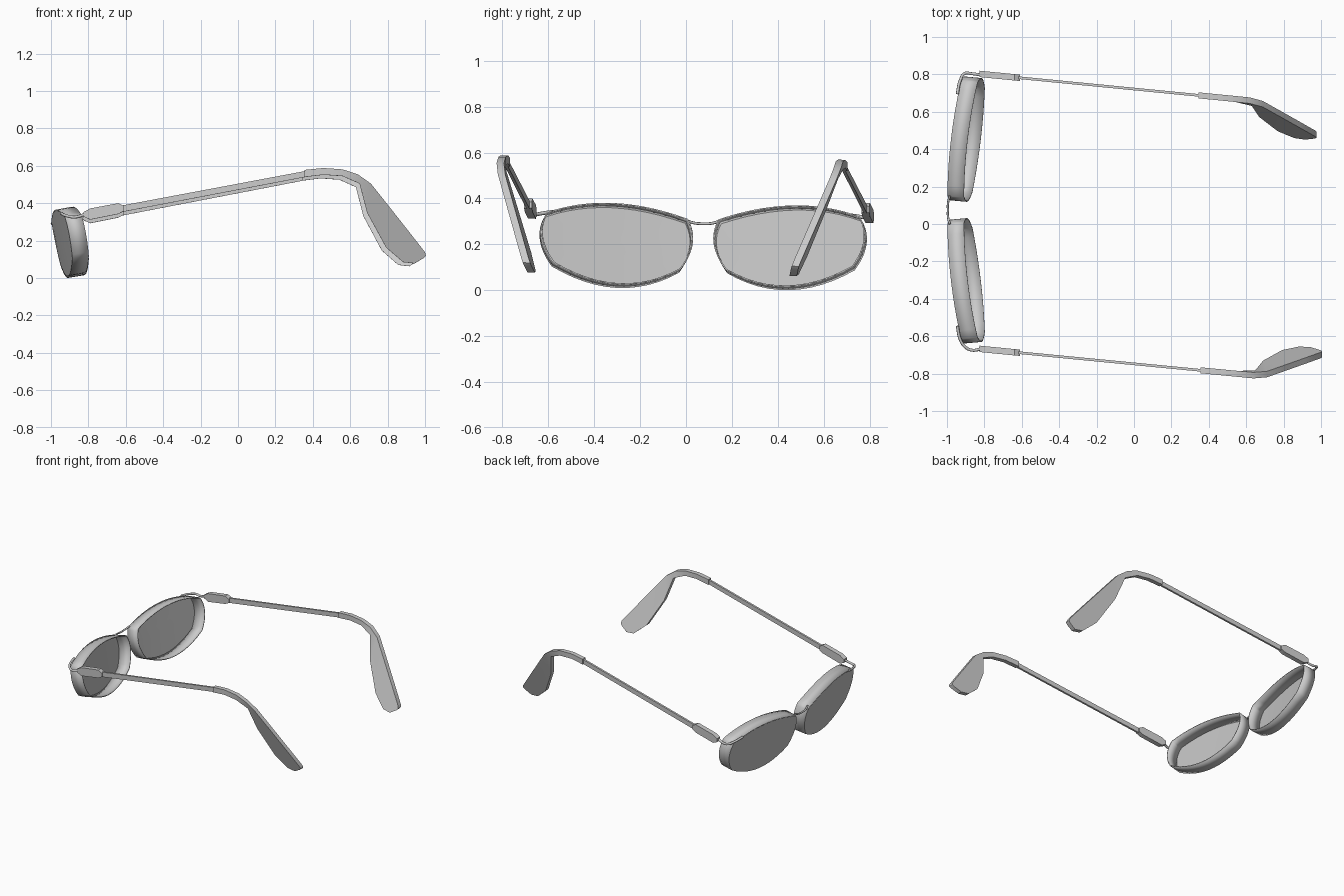
import bpy
import bmesh
import math
from mathutils import Vector

cube = bpy.data.objects.get("Cube")
if cube:
    bpy.data.objects.remove(cube, do_unlink=True)


def make_material(name, grey):
    mat = bpy.data.materials.new(name)
    mat.use_nodes = True
    colour = (grey, grey, grey, 1)
    mat.diffuse_color = colour
    mat.node_tree.nodes["Principled BSDF"].inputs["Base Color"].default_value = colour
    return mat


FRAME = make_material("frame grey", 0.6)
LENS = make_material("lens grey", 0.55)
MID = 0.075   # y of the bridge
YAW = 0.0975  # sideways drift of the temples
ROLL = 0.013  # slight lean of the whole frame


def place(x, u, z, side):
    """Point at distance u from the bridge, on side +1 or -1."""
    return Vector((x, MID + side * u, z - ROLL * side * u))


def finish(name, bm, mat, smooth=True):
    bmesh.ops.recalc_face_normals(bm, faces=bm.faces)
    mesh = bpy.data.meshes.new(name)
    bm.to_mesh(mesh)
    bm.free()
    mesh.materials.append(mat)
    obj = bpy.data.objects.new(name, mesh)
    bpy.context.collection.objects.link(obj)
    if smooth:
        bpy.ops.object.select_all(action="DESELECT")
        obj.select_set(True)
        bpy.context.view_layer.objects.active = obj
        bpy.ops.object.shade_smooth_by_angle(angle=math.radians(30))
    return obj


def wire(name, points, radius):
    curve = bpy.data.curves.new(name, "CURVE")
    curve.dimensions = "3D"
    curve.bevel_depth = radius
    curve.bevel_resolution = 2
    curve.use_fill_caps = True
    spline = curve.splines.new("BEZIER")
    spline.bezier_points.add(len(points) - 1)
    for bp, co in zip(spline.bezier_points, points):
        bp.co = co
        bp.handle_left_type = bp.handle_right_type = "AUTO"
    curve.materials.append(FRAME)
    obj = bpy.data.objects.new(name, curve)
    bpy.context.collection.objects.link(obj)


# Lens outline: corners, each with the middle of the arc to the next corner
ARCS = [((0.075, 0.295), (0.053, 0.19)), ((0.105, 0.075), (0.375, 0.005)),
        ((0.66, 0.095), (0.712, 0.21)), ((0.69, 0.315), (0.40, 0.36))]


def lens_outline(steps=12):
    points = []
    for i, (a, m) in enumerate(ARCS):
        a, m, b = Vector(a), Vector(m), Vector(ARCS[(i + 1) % 4][0])
        c = 2 * m - (a + b) / 2
        for k in range(steps):
            t = k / steps
            points.append((1 - t) ** 2 * a + 2 * t * (1 - t) * c + t * t * b)
    return points


def lens_point(u, z, side):
    wrap = 0.08 * (max(u - 0.053, 0) / 0.655) ** 1.3
    return place(-1.005 + wrap + (0.33 - z) * 0.2, u, z, side)


def make_lens(label, side):
    outline = lens_outline()
    n = len(outline)
    # Lens surface in concentric rings
    bm = bmesh.new()
    centre = Vector((0.385, 0.19))
    rings = []
    for s in (1, 0.75, 0.5, 0.25):
        ring = [centre.lerp(p, s) for p in outline]
        rings.append([bm.verts.new(lens_point(p.x, p.y, side)) for p in ring])
    for r, q in zip(rings, rings[1:]):
        for i in range(n):
            j = (i + 1) % n
            bm.faces.new((r[i], r[j], q[j], q[i]))
    hub = bm.verts.new(lens_point(centre.x, centre.y, side))
    for i in range(n):
        bm.faces.new((rings[-1][i], rings[-1][(i + 1) % n], hub))
    finish(label + "_lens", bm, LENS)
    # Deep thin rim behind the lens edge
    bm = bmesh.new()
    depth = Vector((0.088, -0.008 * side, 0.015))
    front = [lens_point(p.x, p.y, side) for p in outline]
    a = [bm.verts.new(p) for p in front]
    b = [bm.verts.new(p + depth) for p in front]
    for i in range(n):
        j = (i + 1) % n
        bm.faces.new((a[i], a[j], b[j], b[i]))
    rim = finish(label + "_rim", bm, FRAME)
    solid = rim.modifiers.new("thickness", "SOLIDIFY")
    solid.thickness = 0.006
    solid.offset = -1


def temple_point(x, z, side, shift):
    """Temple point; the ear end leans inward as it drops."""
    inward = 0.15 * max(0, 0.53 - z) / 0.42 if x > 0.6 else 0
    co = place(x - side * 0.015 * max(0, x), 0.735 - inward + shift, z, side)
    co.y -= 0.01 + YAW * (x + 0.8)
    return co


def plate(name, upper, lower, thickness, side):
    bm = bmesh.new()
    rows = []
    for top, bottom in zip(upper, lower):
        rows.append([bm.verts.new(temple_point(x, z, side, h * thickness / 2))
                     for (x, z), h in ((top, 1), (top, -1), (bottom, -1), (bottom, 1))])
    for r, q in zip(rows, rows[1:]):
        for i in range(4):
            j = (i + 1) % 4
            bm.faces.new((r[i], r[j], q[j], q[i]))
    bm.faces.new(rows[0])
    bm.faces.new(rows[-1])
    finish(name, bm, FRAME)


def make_temple(label, side):
    # Wire hook from rim to hinge
    path = [(-0.945, 0.62, 0.338), (-0.93, 0.69, 0.328), (-0.905, 0.73, 0.32),
            (-0.87, 0.739, 0.316), (-0.80, 0.728, 0.338)]
    wire(label + "_hinge_wire",
         [place(x, u, z, side) - Vector((0, 0.01 * (x > -0.9), 0)) for x, u, z in path], 0.008)
    # Chamfered hinge block
    plate(label + "_hinge_block",
          [(-0.825, 0.343), (-0.79, 0.362), (-0.64, 0.39), (-0.61, 0.375)],
          [(-0.825, 0.318), (-0.79, 0.302), (-0.64, 0.332), (-0.61, 0.348)], 0.034, side)
    # Straight thin arm
    plate(label + "_temple_arm", [(-0.62, 0.378), (0.37, 0.565)],
          [(-0.62, 0.343), (0.37, 0.533)], 0.014, side)
    # Curved sleeve widening into the ear paddle
    plate(label + "_ear_tip",
          [(0.35, 0.568), (0.45, 0.578), (0.55, 0.571), (0.63, 0.545),
           (0.70, 0.495), (0.80, 0.368), (0.90, 0.24), (0.985, 0.13), (0.99, 0.112)],
          [(0.35, 0.53), (0.45, 0.542), (0.55, 0.535), (0.64, 0.495),
           (0.68, 0.34), (0.78, 0.155), (0.87, 0.077), (0.93, 0.07), (0.98, 0.1)],
          0.032, side)


for label, side in (("front", -1), ("back", 1)):
    make_lens(label, side)
    make_temple(label, side)

# Bridge between the rims
wire("bridge", [(-0.985, MID - 0.075, 0.305), (-0.994, MID - 0.04, 0.293),
                (-0.995, MID, 0.29), (-0.994, MID + 0.04, 0.292),
                (-0.985, MID + 0.075, 0.303)], 0.006)
